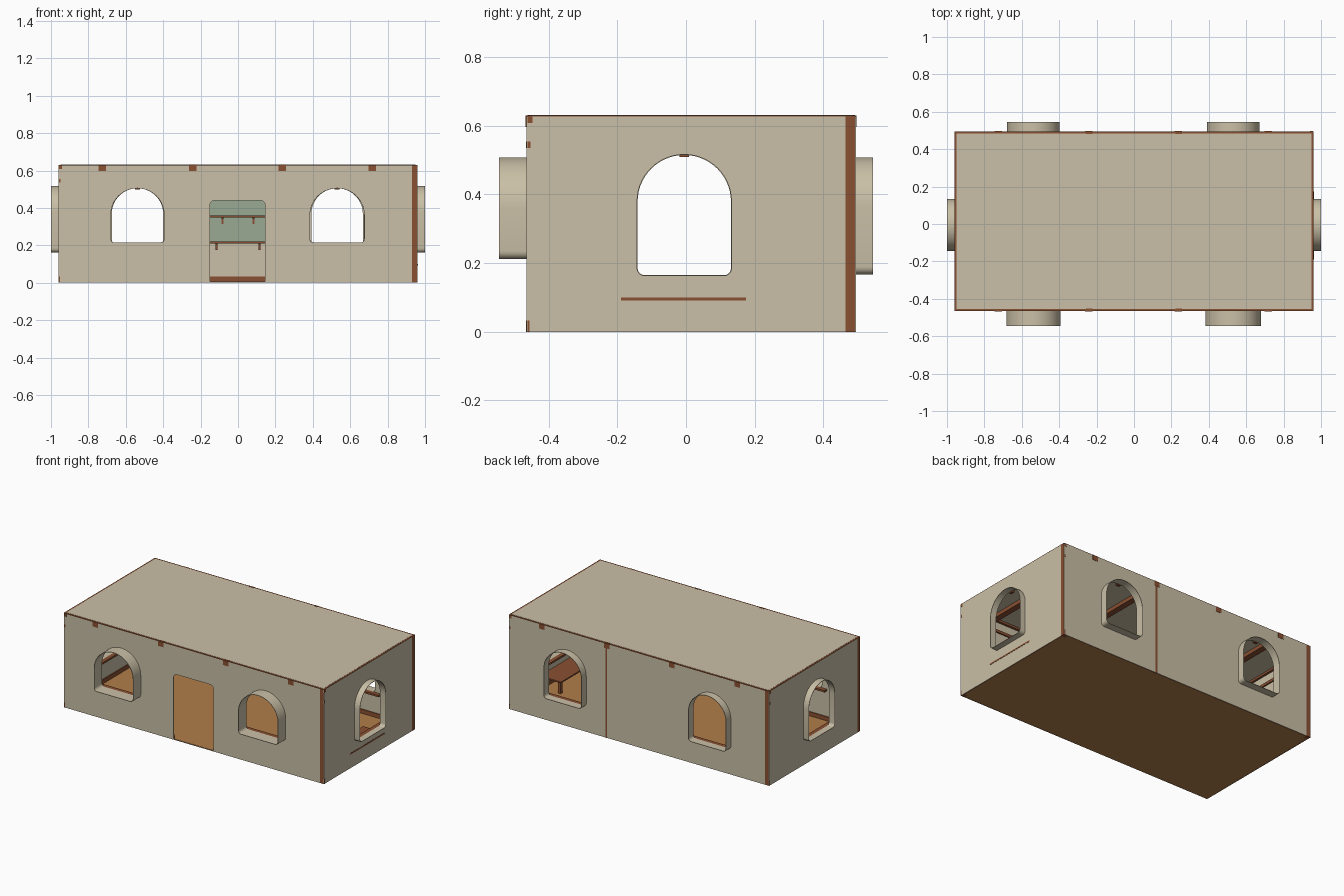
import bpy, bmesh, math
from mathutils import Matrix, Vector

if "Cube" in bpy.data.objects:
    bpy.data.objects.remove(bpy.data.objects["Cube"])


def material(name, rgb):
    m = bpy.data.materials.new(name)
    m.diffuse_color = (*rgb, 1)
    m.use_nodes = True
    m.node_tree.nodes["Principled BSDF"].inputs["Base Color"].default_value = m.diffuse_color
    return m


PLASTER = material("beige plaster", (0.59, 0.525, 0.385))
TIMBER = material("brown timber", (0.254, 0.08, 0.032))
FLOOR = material("orange floor wood", (0.44, 0.21, 0.068))
GREEN = material("sage green", (0.323, 0.402, 0.296))

CY, HX, HY, H = 0.015, 0.96, 0.48, 0.63
SHEET = 0.003


def frame(u, n, half):
    """Wall space: u along the wall, v up, n outward from the outer face."""
    u, n = Vector(u), Vector(n)
    m = Matrix((u, Vector((0, 0, 1)), n)).transposed().to_4x4()
    m.translation = n * half + Vector((0, CY, 0))
    return m


# frame, half length, frame projection, windows (centre, bottom, top, width)
WALLS = {
    "front": (frame((1, 0, 0), (0, -1, 0), HY), HX, 0.08,
              [(-0.5375, 0.215, 0.505, 0.285), (0.53, 0.215, 0.505, 0.29)]),
    "right": (frame((0, 1, 0), (1, 0, 0), HX), HY, 0.04,
              [(-0.02, 0.165, 0.515, 0.272)]),
    "back": (frame((-1, 0, 0), (0, 1, 0), HY), HX, 0.05,
             [(0.5375, 0.17, 0.505, 0.275), (-0.53, 0.17, 0.505, 0.275)]),
    "left": (frame((0, -1, 0), (-1, 0, 0), HX), HY, 0.04,
             [(0.02, 0.165, 0.515, 0.272)]),
}


def box(name, lo, hi, mat, m=Matrix()):
    bm = bmesh.new()
    bmesh.ops.create_cube(bm, size=1)
    for v in bm.verts:
        v.co = m @ Vector([a + (c + 0.5) * (b - a) for a, b, c in zip(lo, hi, v.co)])
    bmesh.ops.recalc_face_normals(bm, faces=bm.faces)
    me = bpy.data.meshes.new(name)
    bm.to_mesh(me)
    bm.free()
    me.materials.append(mat)
    ob = bpy.data.objects.new(name, me)
    bpy.context.collection.objects.link(ob)
    return ob


def sheet(name, loops, n0, n1, mat, m):
    """Flat outline with holes, extruded from n0 to n1 in wall space."""
    cu = bpy.data.curves.new(name + "_outline", 'CURVE')
    cu.dimensions, cu.fill_mode = '2D', 'BOTH'
    cu.extrude = (n1 - n0) / 2
    for pts in loops:
        s = cu.splines.new('POLY')
        s.points.add(len(pts) - 1)
        for p, (a, b) in zip(s.points, pts):
            p.co = (a, b, 0, 1)
        s.use_cyclic_u = True
    tmp = bpy.data.objects.new(name + "_tmp", cu)
    bpy.context.collection.objects.link(tmp)
    bpy.context.view_layer.update()
    me = bpy.data.meshes.new_from_object(
        tmp.evaluated_get(bpy.context.evaluated_depsgraph_get()))
    bpy.data.objects.remove(tmp)
    bpy.data.curves.remove(cu)
    me.name = name
    bm = bmesh.new()
    bm.from_mesh(me)
    bmesh.ops.remove_doubles(bm, verts=bm.verts, dist=1e-5)
    bm.transform(m @ Matrix.Translation((0, 0, (n0 + n1) / 2)))
    bmesh.ops.recalc_face_normals(bm, faces=bm.faces)
    bm.to_mesh(me)
    bm.free()
    me.materials.clear()
    me.materials.append(mat)
    me.shade_smooth()
    me.set_sharp_from_angle(angle=math.radians(30))
    ob = bpy.data.objects.new(name, me)
    bpy.context.collection.objects.link(ob)
    return ob


def arc(cx, cy, r, a0, a1, n):
    return [(cx + r * math.cos(math.radians(a0 + (a1 - a0) * i / n)),
             cy + r * math.sin(math.radians(a0 + (a1 - a0) * i / n))) for i in range(n + 1)]


def arch(c, z0, z1, w, grow=0.0):
    r, k = w / 2 + grow, 0.02 + grow
    z0 -= grow
    return (arc(c - r + k, z0 + k, k, 180, 270, 5) + arc(c + r - k, z0 + k, k, 270, 360, 5)
            + arc(c, z1 - w / 2, r, 0, 180, 28))


def rect(a, b, c, d):
    return [(a, b), (c, b), (c, d), (a, d)]


DOOR = ([(-0.15, 0.004), (0.145, 0.004)] + arc(0.12, 0.415, 0.025, 0, 90, 5)
        + arc(-0.125, 0.415, 0.025, 90, 180, 5))

for side, (m, L, out, wins) in WALLS.items():
    # plaster wall with its openings, leaving the post bare at one end
    holes = [arch(*w) for w in wins] + ([DOOR] if side == "front" else [])
    sheet(side + "_wall", [rect(-L, 0, L - 0.03, 0.627)] + holes, -SHEET, 0, PLASTER, m)
    # corner post
    box(side + "_corner_post", (L - 0.03, 0, -0.03), (L - SHEET, H, 0), TIMBER, m)
    # top plate, its exposed cap, and the rail below
    box(side + "_top_plate", (-L + 0.03, 0.608, -0.018), (L + 0.001, H, -SHEET), TIMBER, m)
    box(side + "_plate_cap", (-L, 0.626, -0.014), (L, H, 0), TIMBER, m)
    box(side + "_rail", (-L + 0.03, 0.536, -0.012), (L + 0.001, 0.554, -SHEET), TIMBER, m)
    # baseboard, broken at the doorway
    spans = [(-L + 0.03, -0.15), (0.145, L + 0.001)] if side == "front" else [(-L + 0.03, L + 0.001)]
    for a, b in spans:
        box(side + "_baseboard", (a, 0, -0.009), (b, 0.033, -SHEET), TIMBER, m)
    # projecting window surrounds with inner sill and keystone
    for c, z0, z1, w in wins:
        sheet(side + "_window_surround", [arch(c, z0, z1, w, 0.003), arch(c, z0, z1, w)],
              -SHEET, out, PLASTER, m)
        box(side + "_window_sill", (c - 0.18, z0 - 0.012, -0.03), (c + 0.18, z0, -SHEET), TIMBER, m)
        box(side + "_keystone", (c - 0.014, z1 - 0.006, -0.02), (c + 0.014, z1 + 0.02, -SHEET), TIMBER, m)
    # curved knee braces: (post edge, direction)
    braces = [(-L + 0.03, 1), (L - 0.03, -1)]
    if L == HX:
        braces += [(-0.25, -1), (0.23, -1)]
        for c in (-0.24, 0.24):
            box(side + "_middle_post", (c - 0.017, 0, -0.014), (c + 0.017, H + 0.002, -SHEET), TIMBER, m)
    for u, d in braces:
        pts = [(u, 0.536)] + [(u + d * (0.12 + x), 0.416 + y) for x, y in arc(0, 0, 0.12, 180, 90, 10)]
        pts = [(u + d * max(0, (p[0] - u) * d), p[1]) for p in pts]
        inner = [(u + d * (0.12 + x), 0.416 + y) for x, y in arc(0, 0, 0.1, 90, 180, 10)]
        sheet(side + "_knee_brace", [pts[1:] + inner], -0.016, -SHEET, TIMBER, m)

# thin timber seam on the outside of the back wall
back = WALLS["back"][0]
box("back_seam", (-0.247, 0, -SHEET), (-0.235, 0.627, 0.001), TIMBER, back)

# floor and roof panels
box("floor", (-HX + 0.001, CY - HY + 0.001, 0), (HX - 0.001, CY + HY - 0.001, 0.006), FLOOR)
box("roof", (-HX + 0.011, CY - HY + 0.011, 0.622), (HX - 0.011, CY + HY - 0.011, 0.631), PLASTER)

# ceiling beams, ends showing through front and back walls
for x in (-0.727, -0.243, 0.237, 0.717):
    box("ceiling_beam", (x - 0.02, CY - HY - 0.002, 0.597), (x + 0.02, CY + HY + 0.002, 0.63), TIMBER)

# green wall panel with two bracketed shelves on the back wall
box("green_wall_panel", (-0.19, 0.215, -0.008), (0.19, 0.5, -SHEET), GREEN, back)
for z, half, bx in ((0.355, 0.15, 0.083), (0.215, 0.175, 0.115)):
    box("shelf", (-half, z - 0.005, -0.11), (half, z + 0.005, -SHEET), TIMBER, back)
    for s in (-bx, bx):
        box("shelf_bracket_arm", (s - 0.005, z - 0.014, -0.09), (s + 0.005, z - 0.005, -SHEET), TIMBER, back)
        box("shelf_bracket_leg", (s - 0.005, z - 0.04, -0.016), (s + 0.005, z - 0.005, -SHEET), TIMBER, back)

# low bench on the right wall, its edge showing outside
right = WALLS["right"][0]
box("bench", (-0.205, 0.091, -0.16), (0.16, 0.1, 0.0015), TIMBER, right)
for u in (-0.17, 0.125):
    box("bench_support", (u - 0.01, 0.006, -0.14), (u + 0.01, 0.091, -0.12), TIMBER, right)
